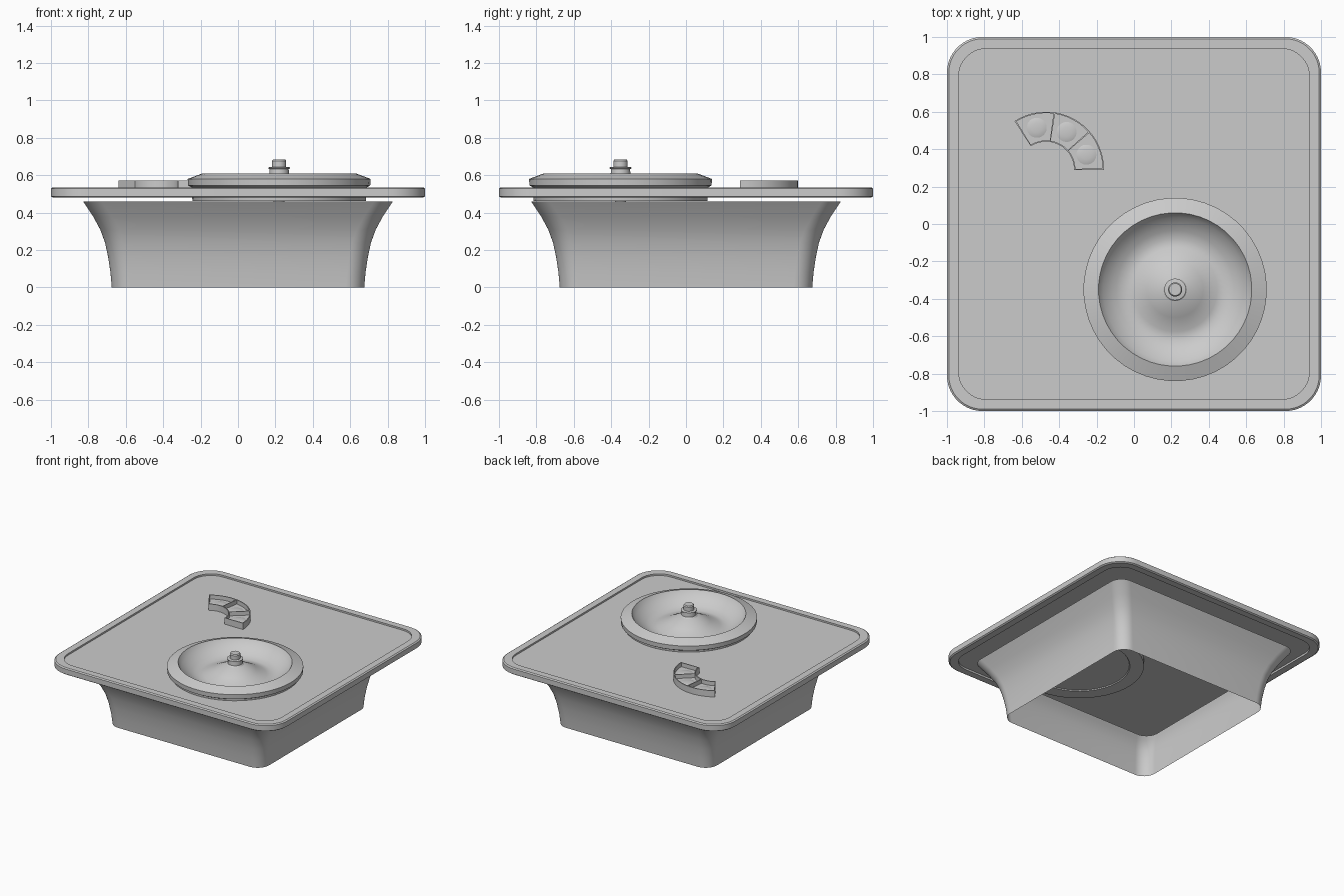
import bpy, bmesh
from math import sin, cos, radians, pi

if "Cube" in bpy.data.objects:
    bpy.data.objects.remove(bpy.data.objects["Cube"])

grey = bpy.data.materials.new("light_grey")
grey.use_nodes = True
grey.diffuse_color = (0.6, 0.6, 0.6, 1)
grey.node_tree.nodes["Principled BSDF"].inputs["Base Color"].default_value = (0.6, 0.6, 0.6, 1)

BOWL = (0.22, -0.35)
SEG = 48


def circle(r, z, centre=BOWL):
    return [(centre[0] + r * cos((i + 0.5) * 2 * pi / SEG),
             centre[1] + r * sin((i + 0.5) * 2 * pi / SEG), z) for i in range(SEG)]


def rounded_square(half, r, z):
    n = SEG // 4
    points = []
    for k, (sx, sy) in enumerate([(1, 1), (-1, 1), (-1, -1), (1, -1)]):
        for i in range(n):
            a = (k + i / (n - 1)) * pi / 2
            points.append((sx * (half - r) + r * cos(a), sy * (half - r) + r * sin(a), z))
    return points


def loft(name, rings, loop=False, around=True):
    """Skin consecutive rings; loop joins the last ring to the first."""
    bm = bmesh.new()
    rows = [[bm.verts.new(p) for p in ring] for ring in rings]
    pairs = list(zip(rows, rows[1:])) + ([(rows[-1], rows[0])] if loop else [])
    for a, b in pairs:
        count = len(a)
        for i in range(count if around else count - 1):
            j = (i + 1) % count
            bm.faces.new((a[i], a[j], b[j], b[i]))
    if loop and not around:
        bm.faces.new([row[0] for row in rows])
        bm.faces.new([row[-1] for row in rows])
    bmesh.ops.remove_doubles(bm, verts=bm.verts, dist=0.0001)
    bmesh.ops.recalc_face_normals(bm, faces=bm.faces)
    mesh = bpy.data.meshes.new(name)
    bm.to_mesh(mesh)
    bm.free()
    obj = bpy.data.objects.new(name, mesh)
    bpy.context.collection.objects.link(obj)
    mesh.materials.append(grey)
    bpy.ops.object.select_all(action="DESELECT")
    obj.select_set(True)
    bpy.context.view_layer.objects.active = obj
    bpy.ops.object.shade_smooth_by_angle(angle=radians(30))
    return obj


def revolve(name, profile, centre=BOWL):
    return loft(name, [circle(r, z, centre) for r, z in profile])


# Flared skirt, open at both ends
skirt = [(0.675, 0), (0.682, 0.08), (0.694, 0.16), (0.711, 0.24),
         (0.737, 0.31), (0.775, 0.38), (0.828, 0.46)]
loft("base_skirt", [rounded_square(h, 0.1, z) for h, z in skirt])

# Raised rim around the top
rim = [(0.938, 0.15, 0.48), (0.99, 0.18, 0.48), (1.0, 0.19, 0.487),
       (1.0, 0.19, 0.528), (0.99, 0.18, 0.535), (0.938, 0.15, 0.535)]
loft("top_rim", [rounded_square(*ring) for ring in rim], loop=True)

# Top plate with a round opening for the bowl
loft("top_plate", [rounded_square(0.939, 0.15, 0.522), circle(0.45, 0.522),
                   circle(0.45, 0.495), rounded_square(0.939, 0.15, 0.495)], loop=True)

# Bowl with sloping lip, stepped sides and a central cone
revolve("bowl", [(0, 0.458), (0.03, 0.458), (0.03, 0.47), (0.36, 0.47), (0.365, 0.463),
                 (0.465, 0.463), (0.47, 0.535), (0.488, 0.545), (0.49, 0.58), (0.41, 0.61),
                 (0.385, 0.57), (0.335, 0.54), (0.315, 0.528), (0.27, 0.51), (0.225, 0.515),
                 (0.15, 0.552), (0.07, 0.595), (0, 0.6)])

# Central spindle
revolve("spindle", [(0.068, 0.59), (0.053, 0.605), (0.051, 0.633), (0.058, 0.635), (0.058, 0.642),
                    (0.038, 0.645), (0.038, 0.677), (0.032, 0.685), (0, 0.685)])

# Curved tray: floor, walls, dividers and cups
TRAY = (-0.47, 0.29)
SWEEP = 123


def arc_block(name, r0, r1, a0, a1, z0, z1, steps=20):
    def arc(r, z):
        angles = [radians(a0 + (a1 - a0) * i / steps) for i in range(steps + 1)]
        return [(TRAY[0] + r * cos(a), TRAY[1] + r * sin(a), z) for a in angles]
    loft(name, [arc(r0, z0), arc(r1, z0), arc(r1, z1), arc(r0, z1)], loop=True, around=False)


arc_block("tray_floor", 0.152, 0.308, 0.5, SWEEP - 0.5, 0.515, 0.54)
arc_block("tray_inner_wall", 0.15, 0.157, 0, SWEEP, 0.515, 0.572)
arc_block("tray_outer_wall", 0.303, 0.31, 0, SWEEP, 0.515, 0.572)
for i in range(4):
    a = i * (SWEEP - 1.6) / 3
    arc_block(f"tray_divider_{i + 1}", 0.155, 0.305, a, a + 1.6, 0.515, 0.572, steps=1)
for i in range(3):
    a = radians(SWEEP * (i + 0.5) / 3)
    centre = (TRAY[0] + 0.23 * cos(a), TRAY[1] + 0.23 * sin(a))
    revolve(f"tray_pad_{i + 1}", [(0.056, 0.539), (0.045, 0.543), (0.025, 0.546), (0, 0.547)], centre)
